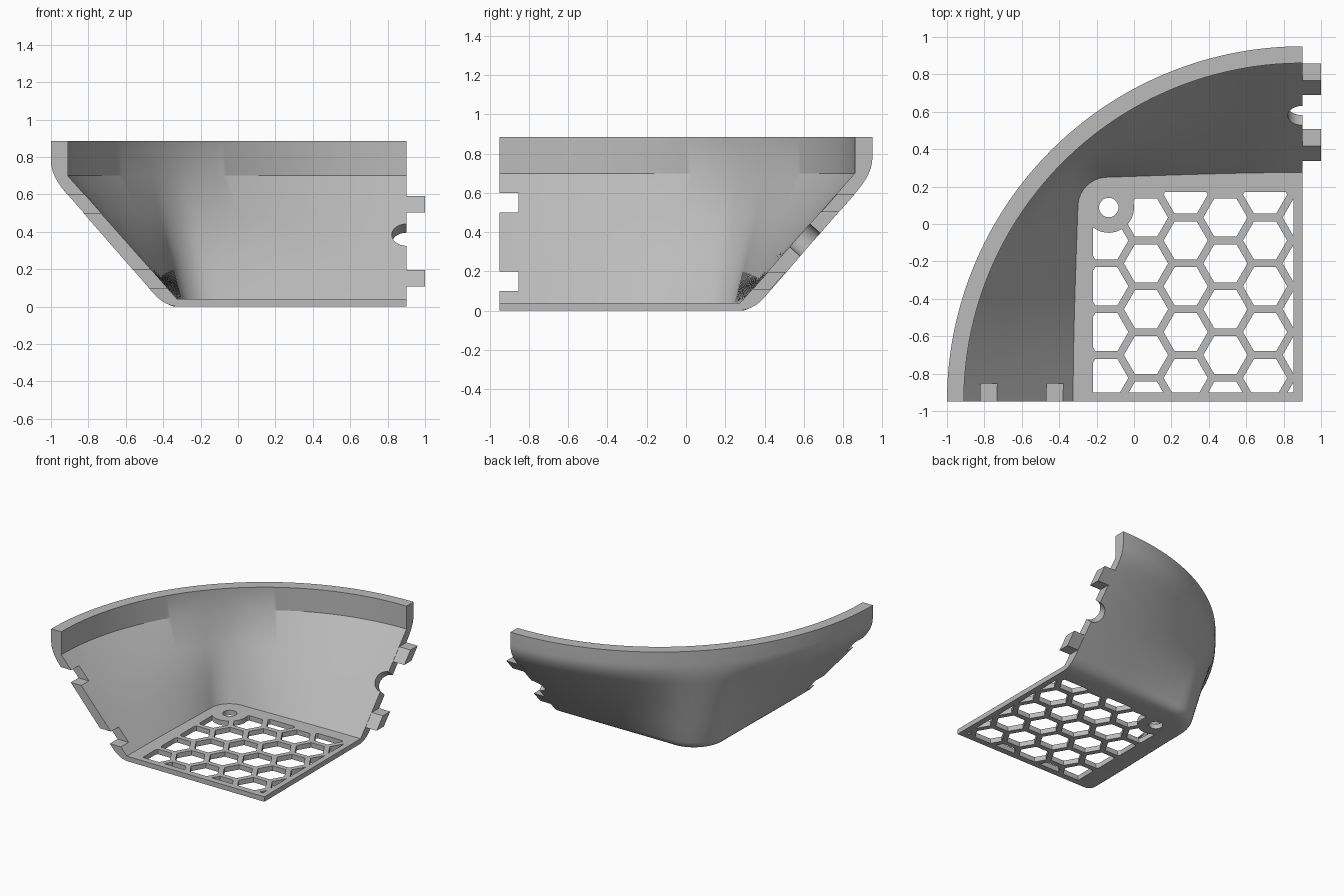
import bpy, bmesh, math
from mathutils import Vector, Matrix

cube = bpy.data.objects.get("Cube")
if cube:
    bpy.data.objects.remove(cube, do_unlink=True)

CX, CY = 0.9, -0.95          # corner on the bowl's axis
TOP, RIM_Z, FLOOR = 0.885, 0.70, 0.04
R_IN, R_OUT = 1.81, 1.90     # round rim
SQ_IN, SQ_OUT = 1.19, 1.29   # half widths of the square foot
COLS = 96

grey = bpy.data.materials.new("light_grey")
grey.use_nodes = True
grey.diffuse_color = (0.5, 0.5, 0.5, 1)
grey.node_tree.nodes["Principled BSDF"].inputs["Base Color"].default_value = (0.5, 0.5, 0.5, 1)


def make_object(name, bm):
    bmesh.ops.recalc_face_normals(bm, faces=bm.faces)
    mesh = bpy.data.meshes.new(name)
    bm.to_mesh(mesh)
    bm.free()
    mesh.materials.append(grey)
    ob = bpy.data.objects.new(name, mesh)
    bpy.context.collection.objects.link(ob)
    return ob


def add_prism(bm, ring, offset):
    """Extrude a closed ring of points along an offset."""
    a = [bm.verts.new(p) for p in ring]
    b = [bm.verts.new(Vector(p) + Vector(offset)) for p in ring]
    bm.faces.new(a)
    bm.faces.new(b[::-1])
    n = len(a)
    for i in range(n):
        bm.faces.new((a[i], b[i], b[(i + 1) % n], a[(i + 1) % n]))


def add_box(bm, lo, hi):
    ring = [(lo[0], lo[1], lo[2]), (hi[0], lo[1], lo[2]), (hi[0], hi[1], lo[2]), (lo[0], hi[1], lo[2])]
    add_prism(bm, ring, (0, 0, hi[2] - lo[2]))


def circle(x, y, z, r, n):
    return [(x + r * math.cos(math.tau * i / n), y + r * math.sin(math.tau * i / n), z) for i in range(n)]


def boolean(target, tool, operation):
    mod = target.modifiers.new("boolean", "BOOLEAN")
    mod.object, mod.operation, mod.solver = tool, operation, "EXACT"
    bpy.context.view_layer.update()
    bpy.context.view_layer.objects.active = target
    bpy.ops.object.modifier_apply(modifier=mod.name)
    bpy.data.objects.remove(tool, do_unlink=True)


def square_radius(a, half, corner):
    """Distance from the axis to a rounded square at angle a."""
    a = min(a, math.pi / 2 - a)
    k = half - corner
    if half * math.tan(a) <= k:
        return half / math.cos(a)
    d = k * (math.cos(a) + math.sin(a))
    return d + math.sqrt(d * d - 2 * k * k + corner * corner)


def bend(p0, p1, p2, n=7):
    """Rounded corner between two lines of the profile."""
    pts = []
    for i in range(n):
        t = i / (n - 1)
        pts.append(tuple((1 - t) ** 2 * a + 2 * t * (1 - t) * b + t * t * c for a, b, c in zip(p0, p1, p2)))
    return pts


def profile(a):
    """Wall section (radius, height) at angle a, outside up then inside down."""
    bo, bi = square_radius(a, SQ_OUT, 0.25), square_radius(a, SQ_IN, 0.15)

    def outer(z):
        return (bo + (R_OUT - bo) * z / RIM_Z, z)

    pts = bend((bo - 0.08, 0), (bo, 0), outer(0.07))
    pts += [outer(0.25), outer(0.43)]
    pts += bend(outer(0.61), (R_OUT, RIM_Z), (R_OUT, 0.78))
    pts += [(R_OUT, TOP), (R_IN, TOP), (R_IN, RIM_Z)]
    for z in (0.48, 0.26, FLOOR):
        pts.append((bi + (R_IN - bi) * z / RIM_Z, z))
    return pts


# Bowl quarter: square foot blending into a round rim, with its floor
bm = bmesh.new()
columns = []
for i in range(COLS + 1):
    a = math.pi / 2 * i / COLS
    columns.append([bm.verts.new((CX - r * math.cos(a), CY + r * math.sin(a), z)) for r, z in profile(a)])
for c, d in zip(columns, columns[1:]):
    for j in range(len(c) - 1):
        bm.faces.new((c[j], c[j + 1], d[j + 1], d[j]))
axis_low = bm.verts.new((CX, CY, 0))
axis_high = bm.verts.new((CX, CY, FLOOR))
bm.faces.new([axis_low] + [c[0] for c in columns])
bm.faces.new([axis_high] + [c[-1] for c in columns])
for c in (columns[0], columns[-1]):
    bm.faces.new([axis_low] + c + [axis_high])
bowl = make_object("bowl_quarter", bm)

# Honeycomb openings, trimmed to a window that leaves a round boss
PITCH = 0.245
bm = bmesh.new()
for col in range(6):
    x = -0.148 + col * PITCH * math.sqrt(3) / 2
    for row in range(6):
        y = 0.157 - row * PITCH - (col % 2) * PITCH / 2
        add_prism(bm, circle(x, y, -0.1, 0.118, 6), (0, 0, 0.3))
honeycomb = make_object("honeycomb_cutter", bm)
bm = bmesh.new()
add_box(bm, (-0.218, -0.90, -0.05), (0.853, 0.172, 0.1))
boolean(honeycomb, make_object("window", bm), "INTERSECT")
bm = bmesh.new()
add_prism(bm, circle(-0.135, 0.088, -0.2, 0.135, 48), (0, 0, 0.5))
boolean(honeycomb, make_object("boss", bm), "DIFFERENCE")
boolean(bowl, honeycomb, "DIFFERENCE")

# Screw hole in the boss
bm = bmesh.new()
add_prism(bm, circle(-0.135, 0.088, -0.05, 0.052, 40), (0, 0, 0.12))
boolean(bowl, make_object("screw_hole", bm), "DIFFERENCE")

# Two slots in the front edge
bm = bmesh.new()
for z in (0.1, 0.5):
    add_box(bm, (-1.2, CY - 0.1, z), (-0.2, -0.853, z + 0.1))
boolean(bowl, make_object("slots", bm), "DIFFERENCE")

# Half-round cable notch square to the wall at the other edge
normal = Vector((0, 0.70, -0.62))
bm = bmesh.new()
bmesh.ops.create_cone(bm, cap_ends=True, segments=48, radius1=0.078, radius2=0.078, depth=0.4,
                      matrix=Matrix.Translation((CX, 0.61, 0.357)) @ normal.to_track_quat("Z", "Y").to_matrix().to_4x4())
boolean(bowl, make_object("cable_notch", bm), "DIFFERENCE")

# Two tabs that continue the wall past the edge
slope = (R_IN - SQ_IN) / RIM_Z
bm = bmesh.new()
for z0, z1 in ((0.107, 0.197), (0.503, 0.593)):
    ring = []
    for z, base in ((z0, SQ_IN + 0.003), (z1, SQ_IN + 0.003), (z1, SQ_OUT - 0.006), (z0, SQ_OUT - 0.006)):
        ring.append((CX - 0.03, CY + base + slope * z, z))
    add_prism(bm, ring, (0.13, 0, 0))
boolean(bowl, make_object("tabs", bm), "UNION")

# Smooth the curved walls, keep edges crisp
bpy.ops.object.select_all(action="DESELECT")
bowl.select_set(True)
bpy.context.view_layer.objects.active = bowl
bpy.ops.object.shade_smooth_by_angle(angle=math.radians(30))
